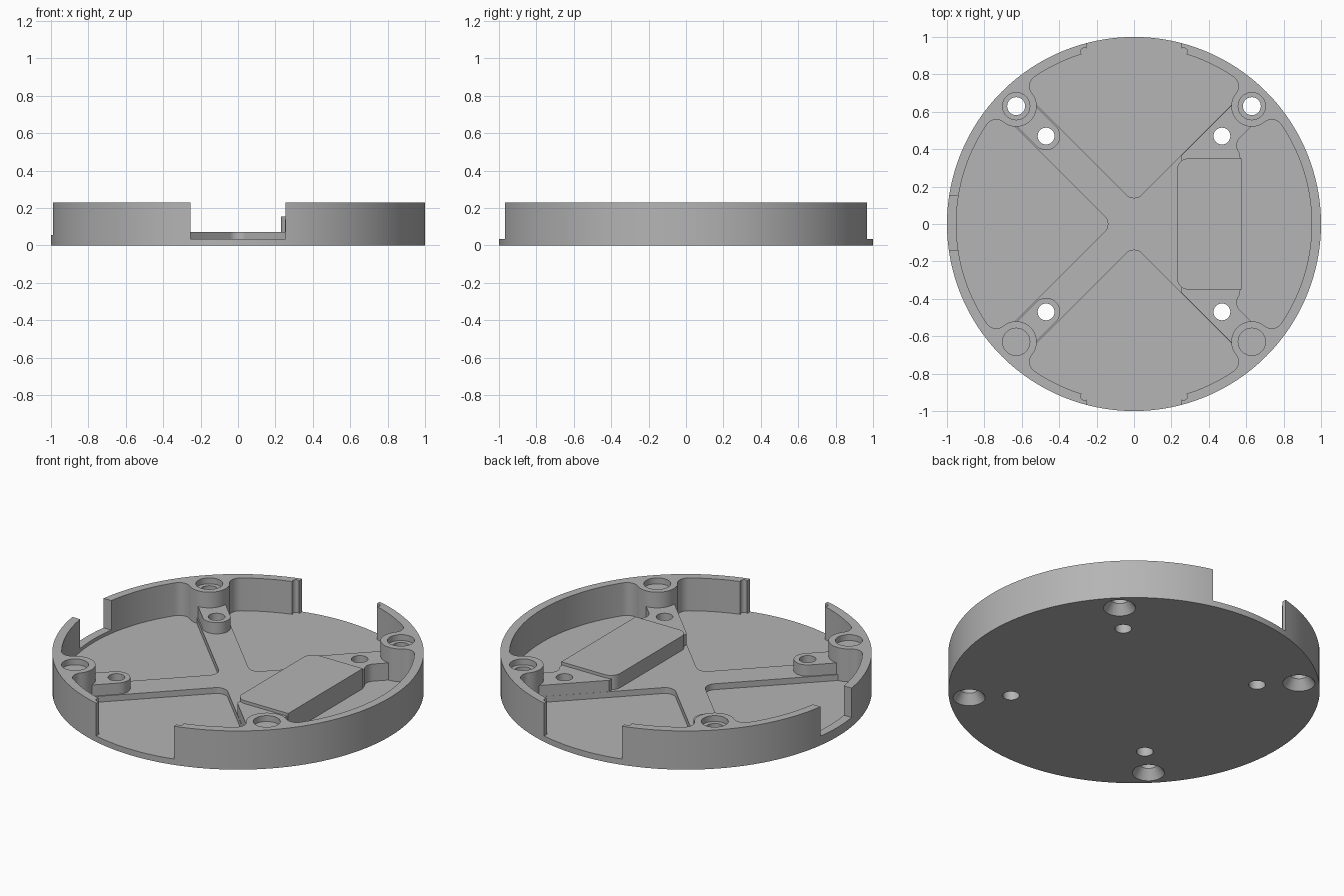
import bpy, bmesh
from math import sin, cos, pi, radians, asin, degrees, sqrt

cube = bpy.data.objects.get("Cube")
if cube:
    bpy.data.objects.remove(cube, do_unlink=True)

grey = bpy.data.materials.new("plain_grey")
grey.use_nodes = True
colour = (0.46, 0.46, 0.46, 1)
grey.diffuse_color = colour
grey.node_tree.nodes["Principled BSDF"].inputs["Base Color"].default_value = colour

FLOOR, RIB, PAD, BLOCK, TOP = 0.035, 0.07, 0.137, 0.155, 0.23
BOSS, BOSS_R, INNER_R, FILLET = 0.63, 0.11, 0.95, 0.06
HOLE = 0.47
CORNERS = [(sx, sy) for sx in (1, -1) for sy in (1, -1)]


def arc(cx, cy, r, a0, a1, n=10):
    """Points along an arc, angles in degrees."""
    angles = [radians(a0 + (a1 - a0) * i / n) for i in range(n + 1)]
    return [(cx + r * cos(a), cy + r * sin(a)) for a in angles]


def loft(name, lower, z0, upper, z1):
    """Solid between two outlines with the same number of points."""
    bm = bmesh.new()
    a = [bm.verts.new((x, y, z0)) for x, y in lower]
    b = [bm.verts.new((x, y, z1)) for x, y in upper]
    bm.faces.new(a)
    bm.faces.new(b)
    for i in range(len(a)):
        j = (i + 1) % len(a)
        bm.faces.new((a[i], a[j], b[j], b[i]))
    bmesh.ops.recalc_face_normals(bm, faces=bm.faces)
    mesh = bpy.data.meshes.new(name)
    bm.to_mesh(mesh)
    bm.free()
    mesh.materials.append(grey)
    ob = bpy.data.objects.new(name, mesh)
    bpy.context.collection.objects.link(ob)
    return ob


def prism(name, outline, z0, z1):
    return loft(name, outline, z0, outline, z1)


def circle(cx, cy, r, n=32):
    return arc(cx, cy, r, 0, 360, n)[:-1]


def box(x0, x1, y0, y1):
    return [(x0, y0), (x1, y0), (x1, y1), (x0, y1)]


def combine(tool, operation):
    """Apply a boolean to the tray and discard the tool."""
    tool.hide_render = True
    mod = tray.modifiers.new(operation, 'BOOLEAN')
    mod.operation, mod.solver, mod.object = operation, 'EXACT', tool
    bpy.context.view_layer.objects.active = tray
    bpy.ops.object.modifier_apply(modifier=mod.name)
    bpy.data.objects.remove(tool, do_unlink=True)


# Round body
tray = prism("round_tray", circle(0, 0, 1, 128), 0, TOP)

# Cavity: four lobes of the inner wall, wrapped around the screw bosses
ring = INNER_R - FILLET
boss_dist = BOSS * sqrt(2)
swing = degrees(2 * asin((BOSS_R + FILLET) / (ring + boss_dist)))
cavity = []
for k in range(4):
    mid = 45 + 90 * k
    bx, by = boss_dist * cos(radians(mid)), boss_dist * sin(radians(mid))
    a, b = radians(mid - swing), radians(mid + swing)
    p, q = (ring * cos(a), ring * sin(a)), (ring * cos(b), ring * sin(b))
    lean = 90 - swing / 2
    # first fillet, boss front, second fillet, then the wall to the next boss
    cavity += arc(*p, FILLET, mid - swing, mid + lean)
    cavity += arc(bx, by, BOSS_R, mid + lean + 180, mid - lean + 180, 20)[1:]
    cavity += arc(*q, FILLET, mid - lean, mid + swing)[1:]
    cavity += arc(0, 0, INNER_R, mid + swing, mid + 90 - swing, 24)[1:-1]
combine(prism("cavity_cutter", cavity, FLOOR, 0.4), 'DIFFERENCE')

# Cross ribs, filled in on the +x side
c = 0.115
apex = c + FILLET * sqrt(2)
w = c / 2
fill_x = 0.548
ribs = [(fill_x, fill_x + c)]
ribs += arc(0, apex, FILLET, -45, -135)
ribs += [(-BOSS + w, BOSS + w), (-BOSS - w, BOSS - w)]
ribs += arc(-apex, 0, FILLET, 45, -45)
ribs += [(-BOSS - w, -BOSS + w), (-BOSS + w, -BOSS - w)]
ribs += arc(0, -apex, FILLET, 135, 45)
ribs += [(fill_x, -fill_x - c)]
combine(prism("cross_ribs", ribs, 0.015, RIB), 'UNION')

# Raised pads around the inner holes
wedge = [(0.25, 0.34), (0.25, 0.364), (0.57, 0.684), (BOSS, BOSS), (0.64, 0.534)]
wedge += arc(0.61, 0.42, FILLET, 135, 222)
wedge += [(0.57, 0.34)]
slot = arc(-HOLE, HOLE, 0.075, 225, 405, 16)
slot += [(x - BOSS + HOLE, y + BOSS - HOLE) for x, y in (slot[-1], slot[0])]
for sy in (1, -1):
    for name, shape in (("wedge_pad", wedge), ("slot_pad", slot)):
        pad = prism(name, [(x, sy * y) for x, y in shape], 0.02, PAD)
        combine(pad, 'UNION')

# Raised block with two rounded corners
block = [(0.575, -0.35), (0.575, 0.35)]
block += arc(0.29, 0.29, FILLET, 90, 180)
block += arc(0.29, -0.29, FILLET, 180, 270)
combine(prism("raised_block", block, 0.025, BLOCK), 'UNION')

# Screw holes: counterbored and countersunk at the bosses, plain at the pads
for sx, sy in CORNERS:
    bx, by = sx * BOSS, sy * BOSS
    combine(prism("screw_hole", circle(bx, by, 0.048), -0.1, 0.4), 'DIFFERENCE')
    combine(prism("counterbore", circle(bx, by, 0.073), 0.195, 0.4), 'DIFFERENCE')
    sink = loft("countersink", circle(bx, by, 0.094), -0.01, circle(bx, by, 0.044), 0.06)
    combine(sink, 'DIFFERENCE')
    combine(prism("pad_hole", circle(sx * HOLE, sy * HOLE, 0.045), -0.1, 0.4), 'DIFFERENCE')

# Wall openings at front and back, with small grooves at their ends
for sy in (1, -1):
    y0, y1 = sorted((sy * 0.88, sy * 1.1))
    combine(prism("wall_opening", box(-0.255, 0.255, y0, y1), FLOOR, 0.4), 'DIFFERENCE')
    for sx in (1, -1):
        groove = circle(sx * 0.265, sy * 0.922, 0.02, 16)
        combine(prism("end_groove", groove, FLOOR, 0.4), 'DIFFERENCE')

# Shallow side opening
combine(prism("side_opening", box(-1.1, -0.92, -0.14, 0.15), 0.055, 0.4), 'DIFFERENCE')

bpy.ops.object.select_all(action='DESELECT')
tray.select_set(True)
bpy.context.view_layer.objects.active = tray
bpy.ops.object.shade_smooth_by_angle(angle=radians(30))
